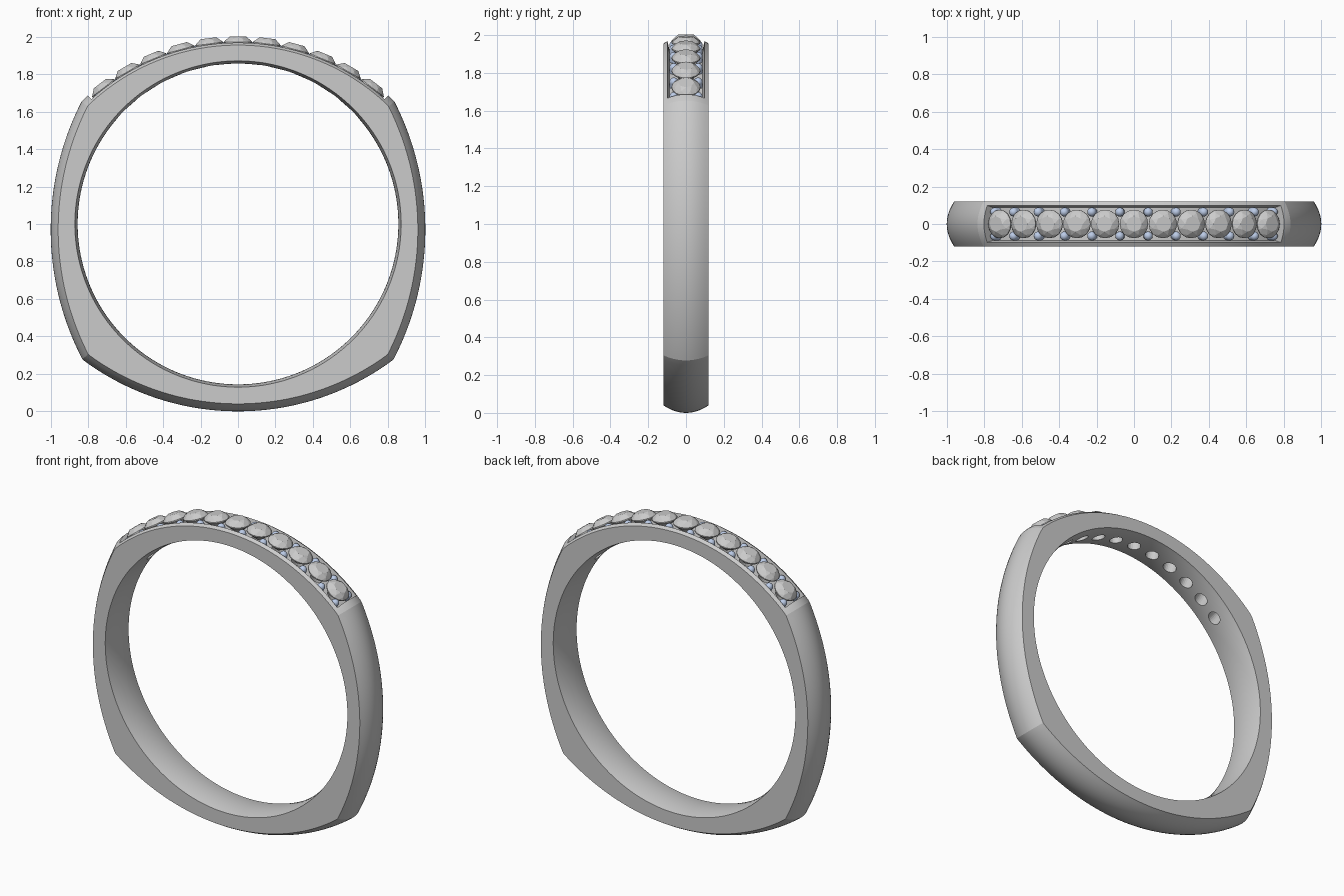
import bpy, bmesh
from math import sin, cos, pi, sqrt, radians
from mathutils import Matrix, Vector

if "Cube" in bpy.data.objects:
    bpy.data.objects.remove(bpy.data.objects["Cube"])

ARC_Z = 0.80        # centre height of the top arc that carries the stones
STEP = 0.132        # angle between stones
HALF_W = 0.12


def make_obj(name, bm, smooth=None):
    bmesh.ops.recalc_face_normals(bm, faces=bm.faces)
    me = bpy.data.meshes.new(name)
    bm.to_mesh(me)
    bm.free()
    ob = bpy.data.objects.new(name, me)
    bpy.context.collection.objects.link(ob)
    if smooth:
        shade(ob, smooth)
    return ob


def activate(ob):
    bpy.ops.object.select_all(action='DESELECT')
    ob.select_set(True)
    bpy.context.view_layer.objects.active = ob


def shade(ob, deg):
    activate(ob)
    bpy.ops.object.shade_smooth_by_angle(angle=radians(deg))


def loft(bm, sections, closed):
    """Skin a list of closed cross-sections."""
    rings = [[bm.verts.new(p) for p in s] for s in sections]
    n, m = len(rings), len(rings[0])
    for i in range(n if closed else n - 1):
        a, b = rings[i], rings[(i + 1) % n]
        for j in range(m):
            k = (j + 1) % m
            bm.faces.new((a[j], a[k], b[k], b[j]))
    if not closed:
        bm.faces.new(rings[0])
        bm.faces.new(rings[-1])


def on_arc(a, r, y=0.0):
    return Vector((r * sin(a), y, ARC_Z + r * cos(a)))


def frame(a, r, y=0.0):
    """Placement on the top arc with local z pointing outwards."""
    return Matrix.Translation(on_arc(a, r, y)) @ Matrix.Rotation(a, 4, 'Y')


# Outer outline: overlap of four big discs (centre x, z relative to bore, radius)
DISCS = [(-0.5, -0.03, 1.5), (0.5, -0.03, 1.5), (0, 0.385, 1.385), (0, ARC_Z - 1, 1.195)]


def outer_radius(t, inset):
    best = 9
    for cx, cz, r in DISCS:
        b = cx * cos(t) + cz * sin(t)
        best = min(best, b + sqrt(b * b - cx * cx - cz * cz + (r - inset) ** 2))
    return best


# Band with a domed outside and a slightly rounded bore
bm = bmesh.new()
N, M = 360, 12
ys = [-HALF_W + 2 * HALF_W * i / M for i in range(M + 1)]
sections = []
for i in range(N):
    t = 2 * pi * i / N
    sec = []
    for y in ys:
        sec.append((y, outer_radius(t, 0.04 * (y / HALF_W) ** 2)))
    for y in reversed(ys):
        sec.append((y, 0.856 + 0.015 * (y / HALF_W) ** 2))
    sections.append([(r * cos(t), y, 1 + r * sin(t)) for y, r in sec])
loft(bm, sections, True)
band = make_obj("band", bm)

# Channel cutter along the top, flaring outwards
bm = bmesh.new()
END = 0.735
prof = [(-0.087, 1.12), (0.087, 1.12), (0.105, 1.195), (0.105, 1.3), (-0.105, 1.3), (-0.105, 1.195)]
loft(bm, [[on_arc(-END + 2 * END * i / 80, r, y) for y, r in prof] for i in range(81)], False)
channel = make_obj("channel_cutter", bm)

# Drill holes below each stone
bm = bmesh.new()
for i in range(-5, 6):
    bmesh.ops.create_cone(bm, cap_ends=True, segments=24, radius1=0.04, radius2=0.04,
                          depth=0.3, matrix=frame(i * STEP, 1.08))
holes = make_obj("hole_cutter", bm)

for cutter in (channel, holes):
    activate(band)
    mod = band.modifiers.new("cut", 'BOOLEAN')
    mod.operation = 'DIFFERENCE'
    mod.solver = 'EXACT'
    mod.object = cutter
    bpy.ops.object.modifier_apply(modifier=mod.name)
    bpy.data.objects.remove(cutter)
shade(band, 9)


# Faceted round stones
def circle(n, r, z, off=0.0):
    return [(r * cos(2 * pi * (k + off) / n), r * sin(2 * pi * (k + off) / n), z) for k in range(n)]


bm = bmesh.new()
pts = (circle(8, 0.042, 0.034) + circle(8, 0.063, 0.02, 0.5) + circle(16, 0.076, 0.004)
       + circle(16, 0.076, -0.003) + [(0, 0, -0.062)])
for p in pts:
    bm.verts.new(p)
bmesh.ops.convex_hull(bm, input=bm.verts)
bmesh.ops.dissolve_limit(bm, angle_limit=0.01, verts=bm.verts, edges=bm.edges)
first = make_obj("stone_1", bm)
for n, i in enumerate(range(-5, 6)):
    ob = first
    if n:
        ob = bpy.data.objects.new(f"stone_{n + 1}", first.data)
        bpy.context.collection.objects.link(ob)
    ob.matrix_world = frame(i * STEP, 1.168)

# Holding beads between the stones
bm = bmesh.new()
for i in range(12):
    a = (i - 5.5) * STEP
    a = max(-0.705, min(0.705, a))
    for y in (-0.064, 0.064):
        bmesh.ops.create_uvsphere(bm, u_segments=16, v_segments=10, radius=0.024,
                                  matrix=frame(a, 1.148, y))
        bmesh.ops.create_cone(bm, segments=16, radius1=0.024, radius2=0.024, depth=0.04,
                              matrix=frame(a, 1.128, y))
beads = make_obj("holding_beads", bm, 40)
mat = bpy.data.materials.new("pale_blue_metal")
mat.diffuse_color = (0.5, 0.6, 0.8, 1)
mat.use_nodes = True
mat.node_tree.nodes["Principled BSDF"].inputs["Base Color"].default_value = mat.diffuse_color
beads.data.materials.append(mat)
